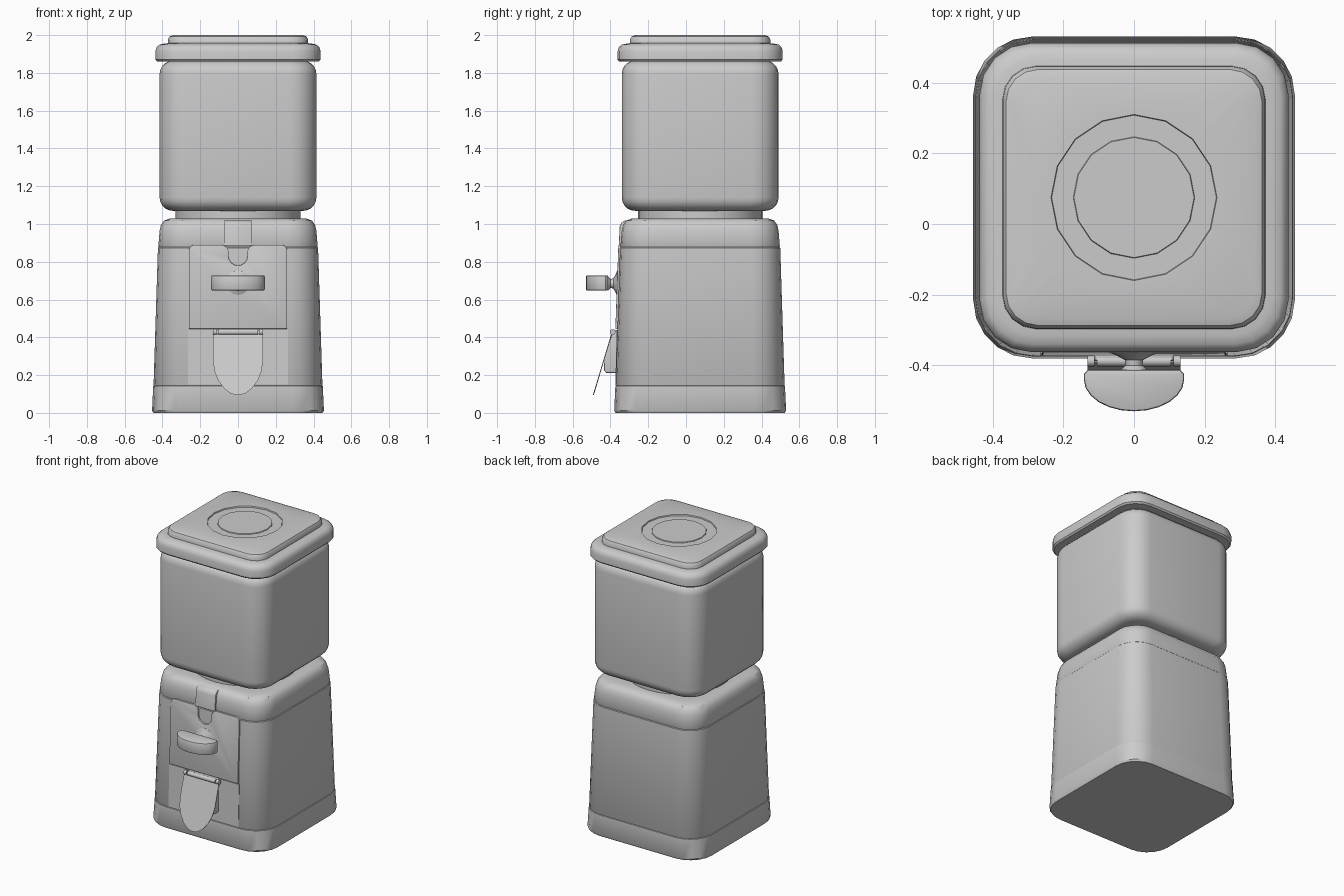
import bpy, bmesh, math

if "Cube" in bpy.data.objects:
    bpy.data.objects.remove(bpy.data.objects["Cube"])

CY = 0.075   # centre of the body in y


def finish(name, bm, angle=35):
    bmesh.ops.remove_doubles(bm, verts=bm.verts, dist=1e-5)
    bmesh.ops.recalc_face_normals(bm, faces=bm.faces)
    mesh = bpy.data.meshes.new(name)
    bm.to_mesh(mesh)
    bm.free()
    ob = bpy.data.objects.new(name, mesh)
    bpy.context.collection.objects.link(ob)
    bpy.ops.object.select_all(action='DESELECT')
    ob.select_set(True)
    bpy.context.view_layer.objects.active = ob
    bpy.ops.object.shade_smooth_by_angle(angle=math.radians(angle))
    return ob


def loft(name, rings, segs=5, angle=35):
    """Stack rounded squares (half width, corner radius, z); radius = half gives a circle."""
    bm = bmesh.new()
    loops = []
    for h, r, z in rings:
        loop = []
        for q in range(4):
            sx, sy = ((1, 1), (-1, 1), (-1, -1), (1, -1))[q]
            for i in range(segs + 1):
                a = math.pi / 2 * (q + i / segs)
                loop.append(bm.verts.new((sx * (h - r) + r * math.cos(a),
                                          CY + sy * (h - r) + r * math.sin(a), z)))
        loops.append(loop)
    n = len(loops[0])
    for a, b in zip(loops, loops[1:]):
        for i in range(n):
            bm.faces.new((a[i], a[(i + 1) % n], b[(i + 1) % n], b[i]))
    bm.faces.new(loops[0])
    bm.faces.new(loops[-1])
    return finish(name, bm, angle)


def prism(name, front, offset, bevel=0, angle=35):
    """Solid between a planar outline and its copy moved by offset."""
    bm = bmesh.new()
    face = bm.faces.new([bm.verts.new(p) for p in front])
    edges = list(face.edges)
    new = bmesh.ops.extrude_face_region(bm, geom=[face], use_keep_orig=True)['geom']
    edges += [e for e in new if isinstance(e, bmesh.types.BMEdge)]
    bmesh.ops.translate(bm, vec=offset, verts=[v for v in new if isinstance(v, bmesh.types.BMVert)])
    if bevel:
        bmesh.ops.recalc_face_normals(bm, faces=bm.faces)
        bmesh.ops.bevel(bm, geom=edges, offset=bevel, segments=2, profile=0.5, affect='EDGES')
    return finish(name, bm, angle)


def arc(cx, cz, r, a0, a1, n):
    return [(cx + r * math.cos(math.radians(a0 + (a1 - a0) * i / n)),
             cz + r * math.sin(math.radians(a0 + (a1 - a0) * i / n))) for i in range(n + 1)]


def on_front(pts, out):
    """Lay (x, z) points on the sloping front of the base."""
    return [(x, -0.378 + 0.036 * z - out, z) for x, z in pts]


# Tapered base with foot band and shoulder seam
loft("base", [(0.448, 0.16, 0), (0.455, 0.165, 0.012), (0.449, 0.165, 0.143),
              (0.445, 0.162, 0.145), (0.447, 0.163, 0.149), (0.424, 0.15, 0.874),
              (0.420, 0.148, 0.878), (0.422, 0.15, 0.882), (0.415, 0.15, 0.965),
              (0.408, 0.15, 0.995), (0.392, 0.14, 1.018), (0.365, 0.13, 1.028),
              (0.33, 0.12, 1.03)])

# Round neck between base and container
loft("neck", [(0.33, 0.33, 1.0), (0.33, 0.33, 1.09)], 8)

# Container with rounded edges
R, Z0, Z1 = 0.07, 1.07, 1.865
low = [(0.415 - R + R * math.sin(t), 0.14 - 0.5 * R * (1 - math.sin(t)), R - R * math.cos(t))
       for t in (math.pi / 2 * i / 5 for i in range(6))]
loft("container", [(h, r, Z0 + d) for h, r, d in low] +
     [(h, r, Z1 - d) for h, r, d in reversed(low)])

# Lid: rolled rim, raised step and sunken ring on top
loft("lid", [(0.37, 0.11, 1.86), (0.428, 0.14, 1.86), (0.437, 0.145, 1.87), (0.437, 0.145, 1.915),
             (0.43, 0.14, 1.937), (0.415, 0.13, 1.95), (0.39, 0.11, 1.955),
             (0.372, 0.095, 1.957), (0.371, 0.095, 1.978), (0.362, 0.09, 1.993),
             (0.342, 0.08, 2.0), (0.235, 0.235, 2.0), (0.233, 0.233, 1.992),
             (0.172, 0.172, 1.992), (0.17, 0.17, 1.997)], 4)

# Front plates: upper one has rounded top corners and a U notch for the coin slot
upper = [(-0.26, 0.445), (0.26, 0.445)] + arc(0.23, 0.86, 0.03, 0, 90, 4)
upper += [(0.085, 0.89), (0.06, 0.88), (0.05, 0.86)]
upper += arc(0, 0.83, 0.05, 0, -180, 8)
upper += [(-0.05, 0.86), (-0.06, 0.88), (-0.085, 0.89)] + arc(-0.23, 0.86, 0.03, 90, 180, 4)
prism("upper_plate", on_front(upper, 0.012), (0, 0.03, 0), 0.003)
prism("lower_plate", [(-0.265, -0.367, 0.44), (0.265, -0.367, 0.44),
                      (0.265, -0.374, 0.15), (-0.265, -0.374, 0.15)], (0, 0.03, 0))

# Coin slot bracket over the shoulder
prism("coin_bracket", [(-0.075, -0.356, 0.885), (-0.075, -0.351, 0.985), (-0.075, -0.343, 1.005),
                       (-0.075, -0.325, 1.018), (-0.075, -0.29, 1.02), (-0.075, -0.29, 0.885)],
      (0.15, 0, 0), 0.004)

# Knob: flared hub and D-shaped grip
bm = bmesh.new()
rings = []
for r, y in ((0.076, -0.345), (0.07, -0.364), (0.05, -0.372), (0.026, -0.385), (0.024, -0.40), (0.04, -0.414)):
    rings.append([bm.verts.new((r * math.sin(math.tau * i / 12), y, 0.685 + r * math.cos(math.tau * i / 12)))
                  for i in range(12)])
for a, b in zip(rings, rings[1:]):
    for i in range(12):
        bm.faces.new((a[i], a[(i + 1) % 12], b[(i + 1) % 12], b[i]))
bm.faces.new(rings[0])
bm.faces.new(rings[-1])
finish("knob_hub", bm, 50)
grip = [(-0.13, -0.412), (0.13, -0.412), (0.142, -0.425)]
grip += [(0.142 * math.cos(t), -0.44 - 0.09 * math.sin(t)) for t in (math.pi * i / 12 for i in range(13))]
grip += [(-0.142, -0.425)]
prism("knob_grip", [(x, y, 0.648) for x, y in grip], (0, 0, 0.08), 0.007)

# Chute behind the flap
prism("chute", [(-0.112, y, z) for y, z in ((-0.35, 0.44), (-0.385, 0.44), (-0.432, 0.29),
                                            (-0.434, 0.225), (-0.422, 0.212), (-0.35, 0.212))],
      (0.224, 0, 0), 0.006)

# Shield-shaped flap leaning outward, and its hinge
side = [(0.132, 0.43), (0.132, 0.27), (0.124, 0.22), (0.104, 0.17), (0.072, 0.127), (0.035, 0.101)]
flap = side + [(0, 0.094)] + [(-x, z) for x, z in reversed(side)]
prism("flap", [(x, -0.493 + 0.30 * (z - 0.094), z) for x, z in flap], (0, 0.005, 0))
for x, w in ((-0.122, 0.02), (0, 0.21), (0.122, 0.02)):
    bpy.ops.mesh.primitive_cylinder_add(vertices=12, radius=0.015, depth=w,
                                        location=(x, -0.388, 0.428), rotation=(0, math.pi / 2, 0))
    bpy.context.object.name = "flap_hinge"
    bpy.ops.object.shade_smooth_by_angle(angle=math.radians(35))
